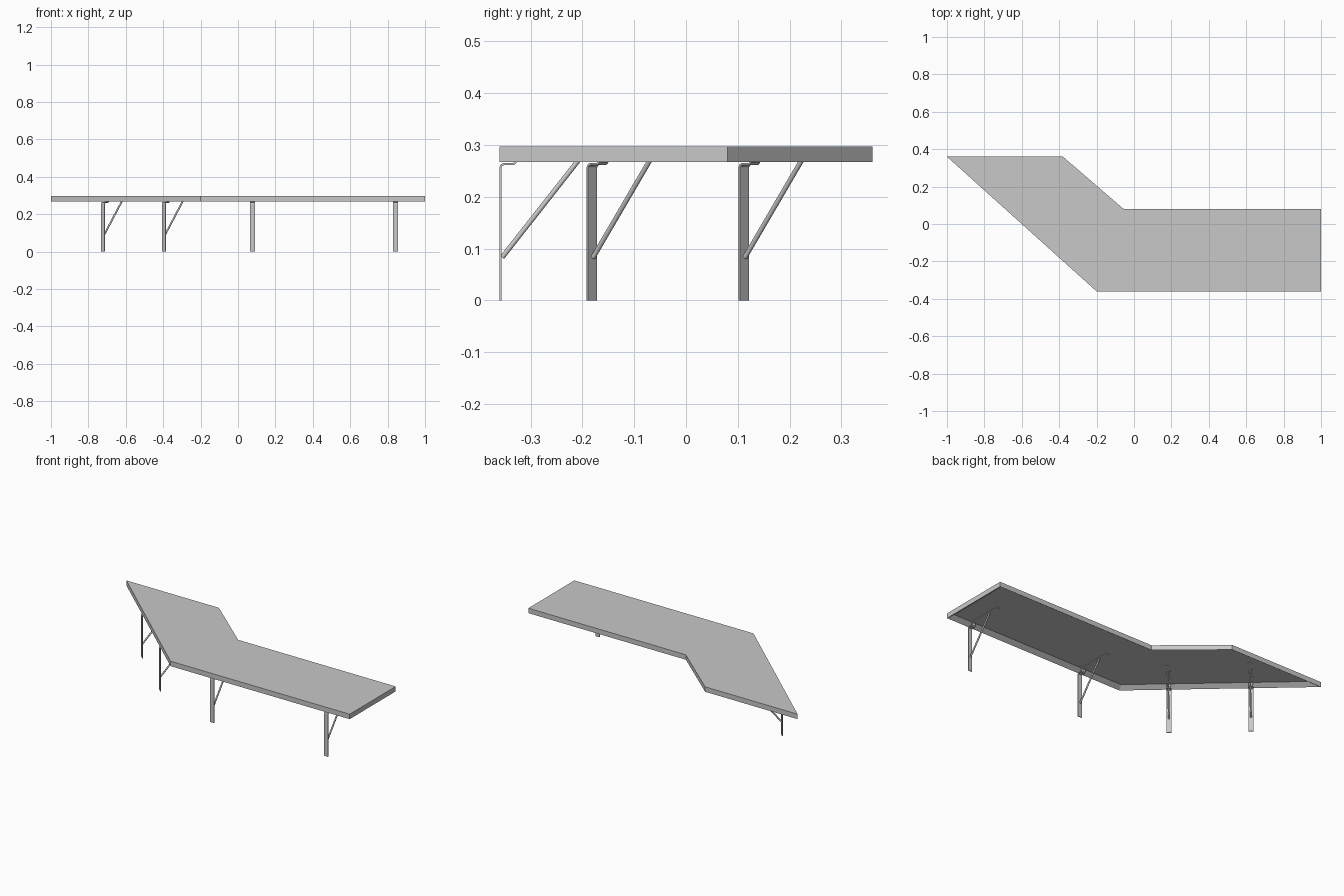
import bpy, bmesh, math
from mathutils import Vector, Matrix

cube = bpy.data.objects.get("Cube")
if cube:
    bpy.data.objects.remove(cube, do_unlink=True)

# Single painted metal colour
grey = bpy.data.materials.new("light grey")
grey.use_nodes = True
colour = (0.58, 0.58, 0.58, 1)
grey.diffuse_color = colour
grey.node_tree.nodes["Principled BSDF"].inputs["Base Color"].default_value = colour

TOP, BOTTOM, CEILING = 0.297, 0.267, 0.287
RIM, WIDTH, THICK, ROD = 0.027, 0.026, 0.004, 0.0048


def add_object(name, bm):
    bmesh.ops.recalc_face_normals(bm, faces=bm.faces)
    mesh = bpy.data.meshes.new(name)
    bm.to_mesh(mesh)
    bm.free()
    mesh.materials.append(grey)
    obj = bpy.data.objects.new(name, mesh)
    bpy.context.collection.objects.link(obj)
    return obj


# Angled canopy panel, hollowed underneath inside a narrow rim
outline = [(-1, 0.36), (-0.2, -0.36), (1, -0.36), (1, 0.08), (-0.055, 0.08), (-0.38, 0.36)]
bm = bmesh.new()
base = bm.faces.new([bm.verts.new((x, y, BOTTOM)) for x, y in outline])
result = bmesh.ops.extrude_face_region(bm, geom=[base], use_keep_orig=True)
upper = [v for v in result["geom"] if isinstance(v, bmesh.types.BMVert)]
bmesh.ops.translate(bm, verts=upper, vec=(0, 0, TOP - BOTTOM))
bmesh.ops.recalc_face_normals(bm, faces=bm.faces)
under = min(bm.faces, key=lambda f: f.calc_center_median().z)
bmesh.ops.inset_region(bm, faces=[under], thickness=RIM, use_even_offset=True)
for v in under.verts:
    v.co.z = CEILING
add_object("canopy_panel", bm)


def bracket(name, x, y, inward):
    """Bent strap and diagonal rod; local X points inward from the edge."""
    angle = math.atan2(inward[1], inward[0])
    place = Matrix.Translation((x, y, 0)) @ Matrix.Rotation(angle, 4, "Z")

    # Strap: post, short foot under the rim, step up, arm along the ceiling
    path = [(0.002, 0), (0.002, 0.257), (0.004, 0.261), (0.008, 0.263),
            (0.027, 0.263), (0.031, 0.267), (0.031, 0.281), (0.035, 0.285), (0.235, 0.285)]
    bm = bmesh.new()
    rows = [[bm.verts.new((d, s * WIDTH / 2, z)) for s in (-1, 1)] for d, z in path]
    for a, b in zip(rows, rows[1:]):
        bm.faces.new((a[0], a[1], b[1], b[0]))
    strap = add_object(name + "_strap", bm)
    strap.matrix_world = place
    solid = strap.modifiers.new("Thickness", "SOLIDIFY")
    solid.thickness = THICK
    solid.offset = 0
    solid.use_even_offset = True

    # Round brace from the post up into the hollow
    start, end = Vector((0.005, 0, 0.083)), Vector((0.167, 0, 0.289))
    axis = end - start
    bm = bmesh.new()
    bmesh.ops.create_cone(bm, cap_ends=True, segments=16, radius1=ROD, radius2=ROD,
                          depth=axis.length,
                          matrix=Matrix.Translation((start + end) / 2)
                          @ axis.to_track_quat("Z", "Y").to_matrix().to_4x4())
    for f in bm.faces:
        f.smooth = len(f.verts) == 4
    for e in bm.edges:
        e.smooth = all(f.smooth for f in e.link_faces)
    add_object(name + "_brace", bm).matrix_world = place


# Two brackets on the front edge
for label, x in (("front_middle", 0.078), ("front_end", 0.842)):
    bracket(label, x, -0.36, (0, 1))

# Two brackets on the slanted edge
for label, y in (("slant_near", -0.183), ("slant_far", 0.11)):
    x = -0.2 - (y + 0.36) * 0.8 / 0.72
    bracket(label, x, y, (0.72, 0.8))
